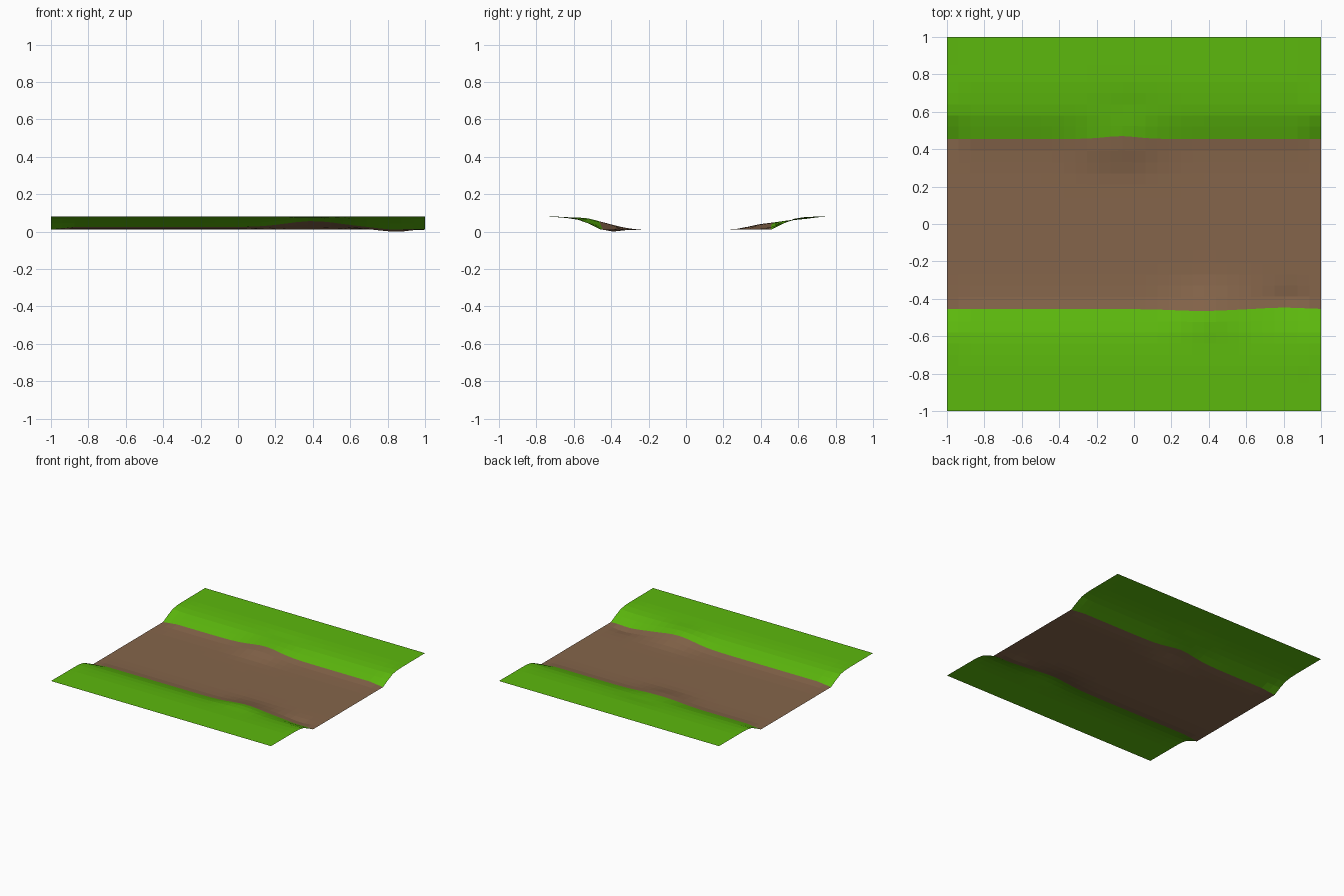
import bpy, bmesh, math

if "Cube" in bpy.data.objects:
    bpy.data.objects.remove(bpy.data.objects["Cube"])


def material(name, color):
    m = bpy.data.materials.new(name)
    m.diffuse_color = (*color, 1)
    m.use_nodes = True
    m.node_tree.nodes["Principled BSDF"].inputs["Base Color"].default_value = m.diffuse_color
    return m


def bell(v, centre, width):
    return math.exp(-((v - centre) / width) ** 2)


def interp(v, pts):
    for (a, za), (b, zb) in zip(pts, pts[1:]):
        if v <= b:
            return za + (zb - za) * (v - a) / (b - a)
    return pts[-1][1]


# Cross-sections of half the track: cut ends and softened middle
END = [(0, .01), (.455, .01), (.52, .043), (.58, .069), (.64, .078), (.7, .08), (1, .081)]
MID = [(0, .01), (.27, .01), (.33, .0115), (.39, .014), (.455, .024), (.52, .046),
       (.58, .064), (.64, .073), (.7, .078), (.76, .081), (1, .081)]
HALF = [0, .07, .14, .21, .27, .33, .39, .455, .52, .58, .64, .7, .76, .85, 1]
ROWS = [-v for v in HALF[:0:-1]] + HALF
N = 32


def point(x, y):
    a = abs(y)
    soft = min(1, (1 - abs(x)) / .125)
    z = interp(a, END) * (1 - soft) + interp(a, MID) * soft
    near = bell(a, .46, .12)
    # worn mounds on both verges, and a small dip in the front one
    if y < 0:
        z += soft * .032 * bell(x, .4, .2) * near
        z -= soft * .017 * bell(x, .85, .13) * bell(a, .42, .08)
        shift = -.01 * bell(x, .36, .2) + .008 * bell(x, .8, .15)
    else:
        z += soft * .028 * bell(x, -.08, .2) * bell(a, .42, .11)
        z -= soft * .006 * bell(x, 0, .2) * bell(a, .62, .08)
        shift = .015 * bell(x, -.07, .12)
    return x, y + shift * bell(a, .455, .06), max(0, z)


# Dirt track with grass verges, one continuous sheet
bm = bmesh.new()
grid = [[bm.verts.new(point(-1 + 2 * i / N, y)) for i in range(N + 1)] for y in ROWS]
for j in range(len(ROWS) - 1):
    for i in range(N):
        f = bm.faces.new((grid[j][i], grid[j][i + 1], grid[j + 1][i + 1], grid[j + 1][i]))
        f.material_index = int(abs(ROWS[j] + ROWS[j + 1]) / 2 > .455)
mesh = bpy.data.meshes.new("dirt_track")
bm.to_mesh(mesh)
bm.free()
mesh.materials.append(material("brown dirt", (.235, .130, .069)))
mesh.materials.append(material("green grass", (.107, .479, .004)))
track = bpy.data.objects.new("dirt_track", mesh)
bpy.context.collection.objects.link(track)
